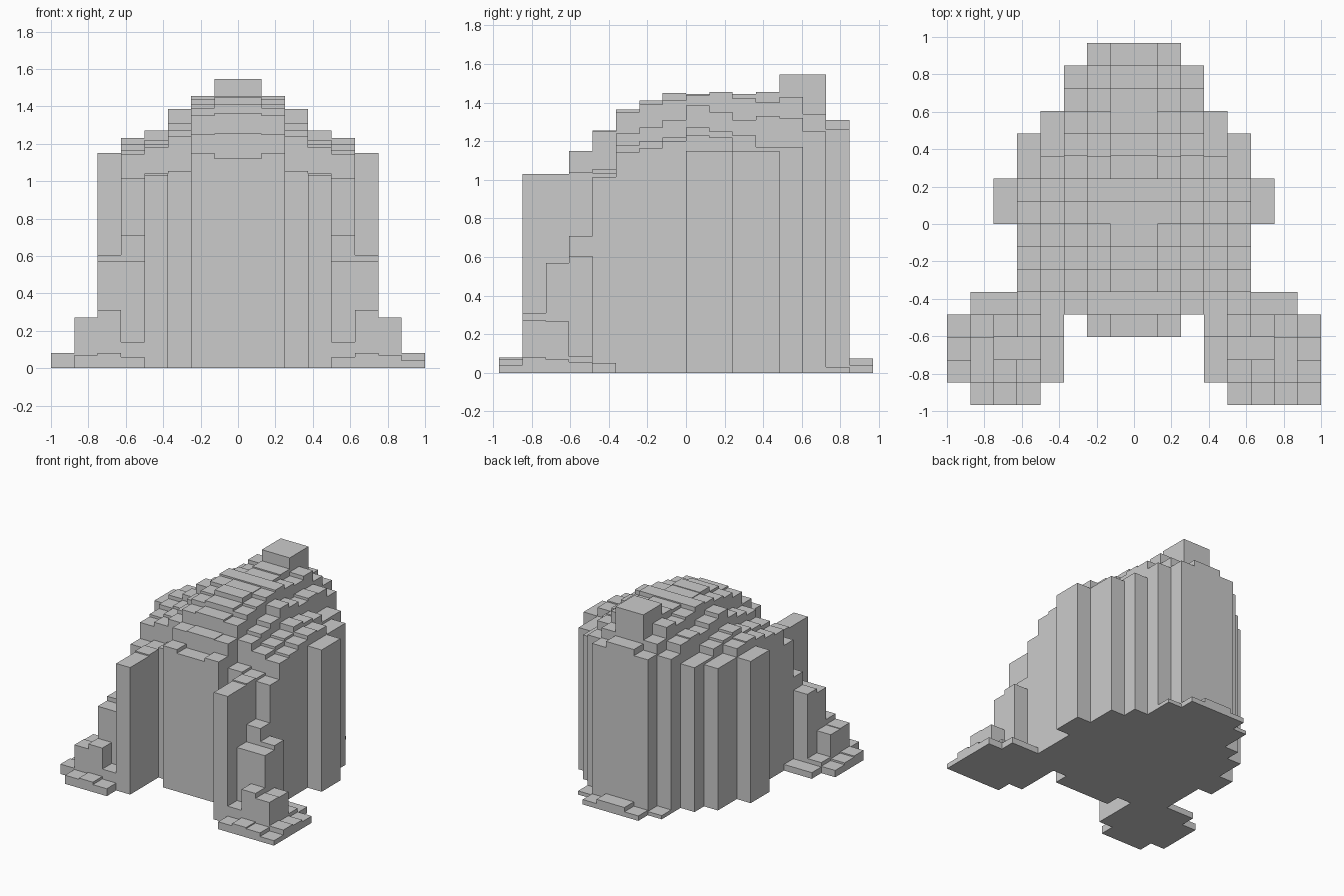
import bpy, bmesh

if "Cube" in bpy.data.objects:
    bpy.data.objects.remove(bpy.data.objects["Cube"])

CX, CY = 0.125, 0.121      # size of one grid column

# Column heights from the middle outwards, one row per step from front to back
ROWS = [
    [0, 0, 0, 0, .06, .08, .07, .04],
    [0, 0, 0, 1.03, .14, .31, .27, .08],
    [0, 0, 0, 1.03, .57, .57, .265, .07],
    [1.12, 1.15, 0, 1.04, .71, .605, .085, .055],
    [1.255, 1.25, 1.055, 1.035, 1.015, .05, .05],
    [1.365, 1.35, 1.24, 1.18, 1.145],
    [1.41, 1.39, 1.27, 1.20, 1.165],
    [1.45, 1.41, 1.31, 1.22, 1.20],
    [1.445, 1.44, 1.385, 1.27, 1.23, 1.15],
    [1.455, 1.455, 1.35, 1.25, 1.22, 1.15],
    [1.445, 1.42, 1.31, 1.23, 1.15],
    [1.455, 1.40, 1.33, 1.17, 1.15],
    [1.545, 1.43, 1.32, 1.17],
    [1.545, 1.34, 1.25],
    [1.31, 1.26, .03],
    [.075, .04],
]

# Mirror the rows into a full height grid
H = {}
for j, row in enumerate(ROWS):
    for k, h in enumerate(row):
        if h:
            H[k, j] = H[-1 - k, j] = h
del H[-8, 0]               # the left foot lacks its outer front corner


def part_of(i, j):
    k = i if i >= 0 else -1 - i
    if (j < 4 and k >= 3) or (j == 4 and k >= 5):
        return "right_front_leg" if i >= 0 else "left_front_leg"
    if j == 15 or (j == 14 and k == 2):
        return "rear_ledge"
    return "body"


def build_part(name):
    """Stepped shell: top, bottom and only the exposed strips of wall."""
    bm = bmesh.new()

    def quad(*pts):
        bm.faces.new([bm.verts.new(p) for p in pts])

    for (i, j), h in H.items():
        if part_of(i, j) != name:
            continue
        x0, x1 = i * CX, (i + 1) * CX
        y0, y1 = (j - 8) * CY, (j - 7) * CY
        quad((x0, y0, h), (x1, y0, h), (x1, y1, h), (x0, y1, h))
        quad((x0, y1, 0), (x1, y1, 0), (x1, y0, 0), (x0, y0, 0))
        sides = [((0, -1), (x0, y0), (x1, y0)), ((1, 0), (x1, y0), (x1, y1)),
                 ((0, 1), (x1, y1), (x0, y1)), ((-1, 0), (x0, y1), (x0, y0))]
        for (di, dj), a, b in sides:
            low = H.get((i + di, j + dj), 0)
            if low < h:
                quad((*a, low), (*b, low), (*b, h), (*a, h))
    bmesh.ops.remove_doubles(bm, verts=bm.verts, dist=1e-5)
    # Merge coplanar neighbours into larger flat faces
    bmesh.ops.dissolve_limit(bm, angle_limit=0.001, verts=bm.verts, edges=bm.edges)
    mesh = bpy.data.meshes.new(name)
    bm.to_mesh(mesh)
    bm.free()
    bpy.context.collection.objects.link(bpy.data.objects.new(name, mesh))


for part in ("body", "right_front_leg", "left_front_leg", "rear_ledge"):
    build_part(part)
